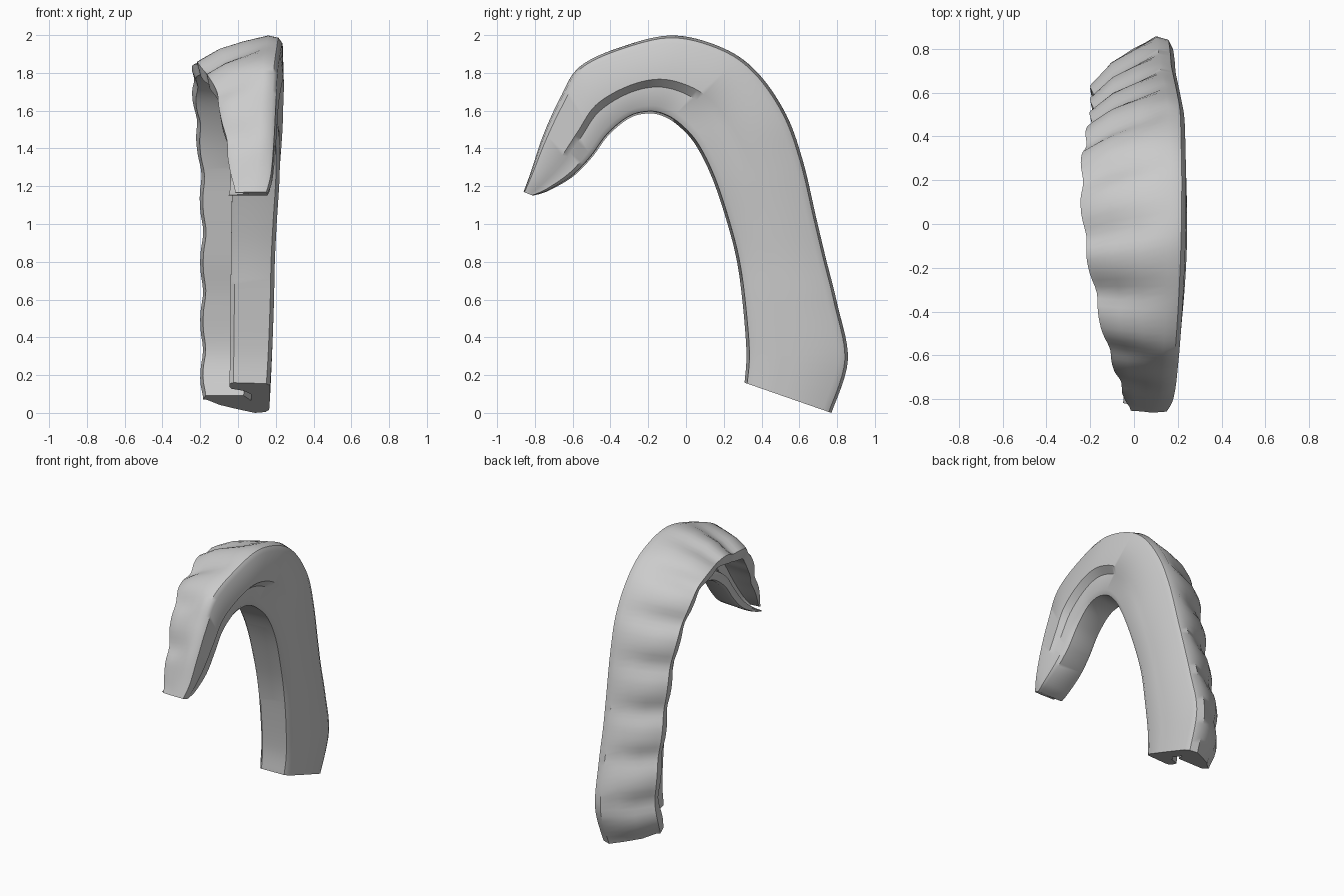
import bpy, bmesh, math

cube = bpy.data.objects.get("Cube")
if cube:
    bpy.data.objects.remove(cube, do_unlink=True)

# One plain grey
grey = bpy.data.materials.new("light grey")
grey.diffuse_color = (0.6, 0.6, 0.6, 1)
grey.use_nodes = True
grey.node_tree.nodes["Principled BSDF"].inputs["Base Color"].default_value = (0.6, 0.6, 0.6, 1)
grey.node_tree.nodes["Principled BSDF"].inputs["Roughness"].default_value = 0.6

# Stations along the arch:
# outer y, z, inner y, z, base x, crest x, crest lean, recess of the inner base edge
STATIONS = [
    (0.77, 0.00, 0.31, 0.16, 0.17, -0.20, 0.19, 0.00),
    (0.857, 0.28, 0.32, 0.32, 0.18, -0.20, 0.20, 0.00),
    (0.80, 0.58, 0.30, 0.58, 0.19, -0.20, 0.17, 0.00),
    (0.74, 0.82, 0.27, 0.80, 0.195, -0.20, 0.16, 0.00),
    (0.69, 1.03, 0.22, 1.00, 0.205, -0.20, 0.15, 0.00),
    (0.62, 1.33, 0.14, 1.24, 0.22, -0.21, 0.14, 0.00),
    (0.53, 1.58, 0.05, 1.42, 0.235, -0.23, 0.14, 0.015),
    (0.38, 1.80, -0.04, 1.52, 0.24, -0.245, 0.13, 0.035),
    (0.20, 1.93, -0.12, 1.57, 0.243, -0.245, 0.13, 0.05),
    (-0.06, 1.998, -0.20, 1.585, 0.24, -0.225, 0.13, 0.05),
    (-0.32, 1.945, -0.30, 1.56, 0.23, -0.185, 0.12, 0.05),
    (-0.56, 1.835, -0.41, 1.47, 0.215, -0.14, 0.08, 0.045),
    (-0.67, 1.66, -0.50, 1.35, 0.205, -0.10, 0.05, 0.035),
    (-0.76, 1.46, -0.60, 1.25, 0.195, -0.07, 0.03, 0.02),
    (-0.82, 1.28, -0.73, 1.175, 0.18, -0.04, 0.015, 0.01),
    (-0.86, 1.17, -0.81, 1.15, 0.155, -0.03, 0.005, 0.00),
]
STEPS = 7
TEETH = 11


def smooth(a, b, c, d, t):
    """Catmull-Rom blend of four stations."""
    return [0.5 * (2 * q + (r - p) * t + (2 * p - 5 * q + 4 * r - s) * t * t
                   + (3 * q - p - 3 * r + s) * t ** 3) for p, q, r, s in zip(a, b, c, d)]


def path():
    last = len(STATIONS) - 1
    for i in range(last):
        near = [STATIONS[min(max(i + k, 0), last)] for k in (-1, 0, 1, 2)]
        for s in range(STEPS):
            yield smooth(*near, s / STEPS)
    yield STATIONS[-1]


def section(st, groove):
    """Closed channel section as (x, y, z); u runs from inner edge 0 to outer edge 1."""
    oy, oz, iy, iz, base, crest, lean, recess = st
    width = math.hypot(oy - iy, oz - iz)
    top = 1 - lean / width                    # crest position across the width
    g = 0.03 * groove * min(1, width / 0.4) / width
    crest += 0.015 * groove
    floor = base - 0.10
    lip = -0.045 + 0.02 * (base - 0.17) / 0.07
    wall = min(0.09 / width, 0.25)
    x_at = lambda f: (base - 0.08) + (crest - base + 0.08) * f
    pts = [
        (0.03, base - 0.02 - recess), (0.10, base - recess),      # inner base edge
        (0.34, base - recess * 0.9), (0.44, base),                # palate step
        (0.90, base - 0.005), (0.97, base - 0.025), (1.0, base - 0.08),
        (1 - (1 - top) * 0.22 - g * 0.7, x_at(0.35)),             # outer tooth wall
        (1 - (1 - top) * 0.52 - g, x_at(0.68)),
        (top + 0.02 - g, x_at(0.92)), (top - 0.03 - g * 0.5, crest),   # crest
        (top - wall, x_at(0.95)),
        (min(top - wall, 0.70), floor - 0.04), (0.60, floor),     # channel
        (0.38, floor), (0.27, floor - 0.04),
        (0.20, lip + 0.01), (0.14, lip), (0.03, lip), (0.0, lip + 0.02),  # inner lip
    ]
    return [(x, iy + (oy - iy) * u, iz + (oz - iz) * u) for u, x in pts]


# Sweep the section along the arch, with a groove between neighbouring teeth
stations = list(path())
lengths = [0.0]
for a, b in zip(stations, stations[1:]):
    lengths.append(lengths[-1] + math.hypot(b[0] - a[0], b[1] - a[1]))

bm = bmesh.new()
rings = []
for st, d in zip(stations, lengths):
    phase = d / lengths[-1] * TEETH
    groove = abs(math.cos(math.pi * phase)) ** 3
    rings.append([bm.verts.new(p) for p in section(st, groove)])
n = len(rings[0])
for a, b in zip(rings, rings[1:]):
    for k in range(n):
        bm.faces.new((a[k], a[(k + 1) % n], b[(k + 1) % n], b[k]))
bm.faces.new(rings[0])
bm.faces.new(rings[-1][::-1])
bmesh.ops.recalc_face_normals(bm, faces=bm.faces)

mesh = bpy.data.meshes.new("arch_tray")
bm.to_mesh(mesh)
bm.free()
mesh.materials.append(grey)
tray = bpy.data.objects.new("arch_tray", mesh)
bpy.context.collection.objects.link(tray)

bpy.ops.object.select_all(action='DESELECT')
tray.select_set(True)
bpy.context.view_layer.objects.active = tray
bpy.ops.object.shade_smooth_by_angle(angle=math.radians(40))
